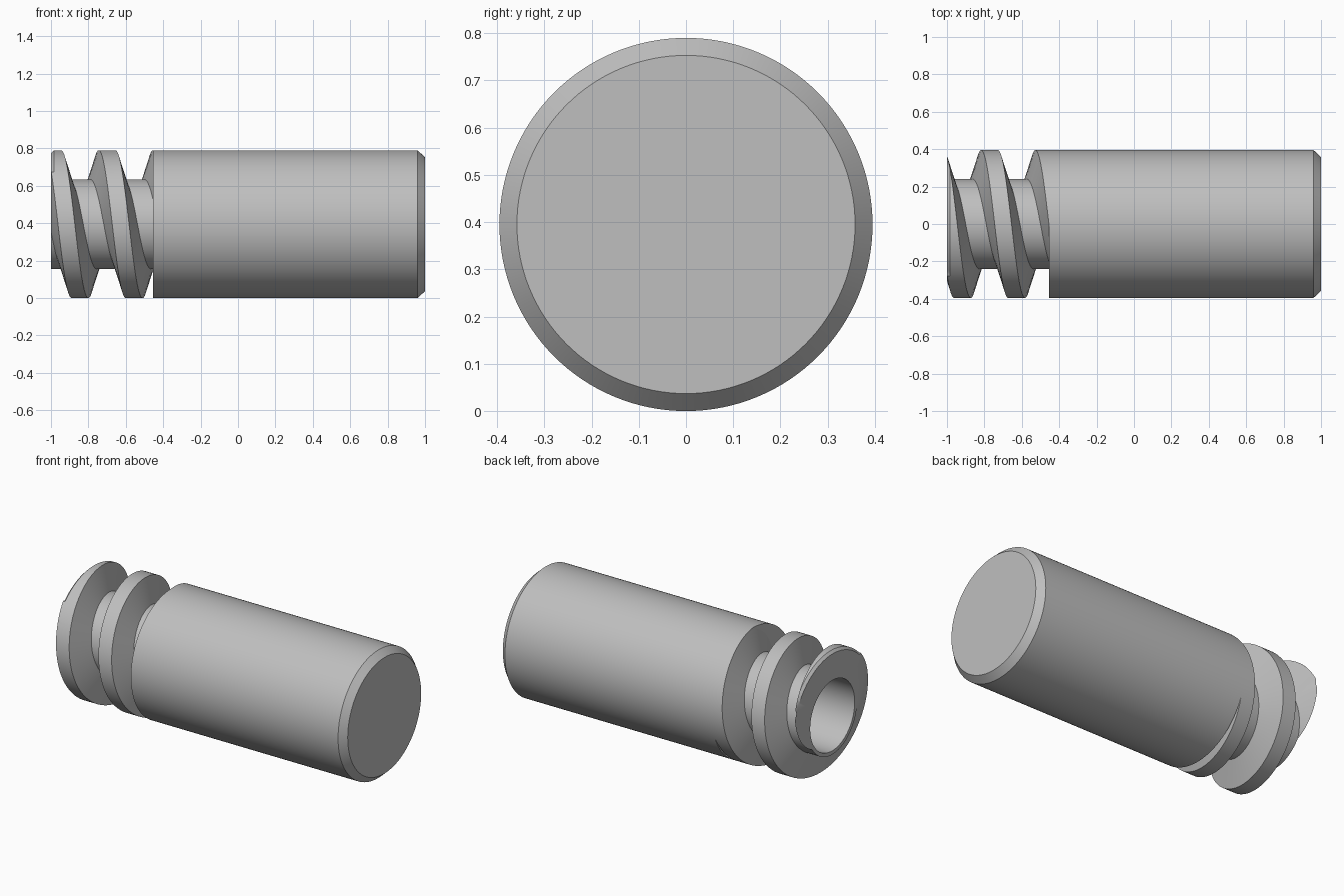
import bpy, bmesh, math

cube = bpy.data.objects.get("Cube")
if cube:
    bpy.data.objects.remove(cube, do_unlink=True)

R, CORE, BORE = 0.395, 0.24, 0.217      # outer, thread root and bore radii
LEFT, WALL = -1.0, -0.455               # open end and shoulder position
PITCH, SEG = 0.29, 128

steel = bpy.data.materials.new("plain grey")
steel.use_nodes = True
grey = (0.52, 0.52, 0.52, 1)
steel.diffuse_color = grey
steel.node_tree.nodes["Principled BSDF"].inputs["Base Color"].default_value = grey


def place(x, r, a):
    """Point at distance r from the long axis, angle a from the top towards the front."""
    return (x, -r * math.sin(a), R + r * math.cos(a))


def finish(name, bm):
    bmesh.ops.remove_doubles(bm, verts=bm.verts, dist=1e-5)
    bmesh.ops.recalc_face_normals(bm, faces=bm.faces)
    mesh = bpy.data.meshes.new(name)
    bm.to_mesh(mesh)
    bm.free()
    mesh.materials.append(steel)
    ob = bpy.data.objects.new(name, mesh)
    bpy.context.collection.objects.link(ob)
    bpy.ops.object.select_all(action='DESELECT')
    ob.select_set(True)
    bpy.context.view_layer.objects.active = ob
    bpy.ops.object.shade_smooth_by_angle(angle=math.radians(25))


def lathe(name, profile):
    """Turn (x, r) points around the long axis; an end with r = 0 closes it."""
    bm = bmesh.new()
    rings = []
    for x, r in profile:
        if r == 0:
            rings.append([bm.verts.new(place(x, 0, 0))] * SEG)
        else:
            rings.append([bm.verts.new(place(x, r, math.tau * i / SEG)) for i in range(SEG)])
    for a, b in zip(rings, rings[1:]):
        for i in range(SEG):
            j = (i + 1) % SEG
            bm.faces.new(list(dict.fromkeys((a[i], a[j], b[j], b[i]))))
    finish(name, bm)


# Solid body with a chamfered far end
lathe("body", [(WALL, CORE - 0.01), (WALL, R), (0.96, R), (1, 0.358), (1, 0)])

# Hollow core under the thread, with a blind bore
lathe("thread_core", [(WALL + 0.01, CORE), (LEFT, CORE), (LEFT, BORE), (-0.4, BORE), (-0.4, 0)])

# Helical ridge, trimmed flat at both ends
bm = bmesh.new()
section = [(-0.093, CORE - 0.01), (-0.045, R), (0.045, R), (0.093, CORE - 0.01)]
rings = []
for k in range(int(-1.45 * SEG), int(1.3 * SEG) + 1):
    a = math.tau * k / SEG
    rings.append([bm.verts.new(place(-0.70 + PITCH * k / SEG + dx, r, a)) for dx, r in section])
for a, b in zip(rings, rings[1:]):
    for i in range(4):
        j = (i + 1) % 4
        bm.faces.new((a[i], a[j], b[j], b[i]))


def cut(x, side=0):
    res = bmesh.ops.bisect_plane(
        bm, geom=bm.verts[:] + bm.edges[:] + bm.faces[:], dist=1e-6,
        plane_co=(x, 0, 0), plane_no=(1, 0, 0),
        clear_inner=side < 0, clear_outer=side > 0)
    return [e for e in res["geom_cut"] if isinstance(e, bmesh.types.BMEdge)]


cut(WALL, 1)
end_edges = cut(LEFT, -1)
bmesh.ops.triangle_fill(bm, use_beauty=True, edges=end_edges)

# Small bevel on the outer edge of the open end
cut(LEFT + 0.015)
for v in bm.verts:
    r = math.hypot(v.co.y, v.co.z - R)
    if v.co.x < LEFT + 0.001 and r > R - 0.015:
        s = (R - 0.015) / r
        v.co.y *= s
        v.co.z = R + (v.co.z - R) * s
finish("thread_ridge", bm)
